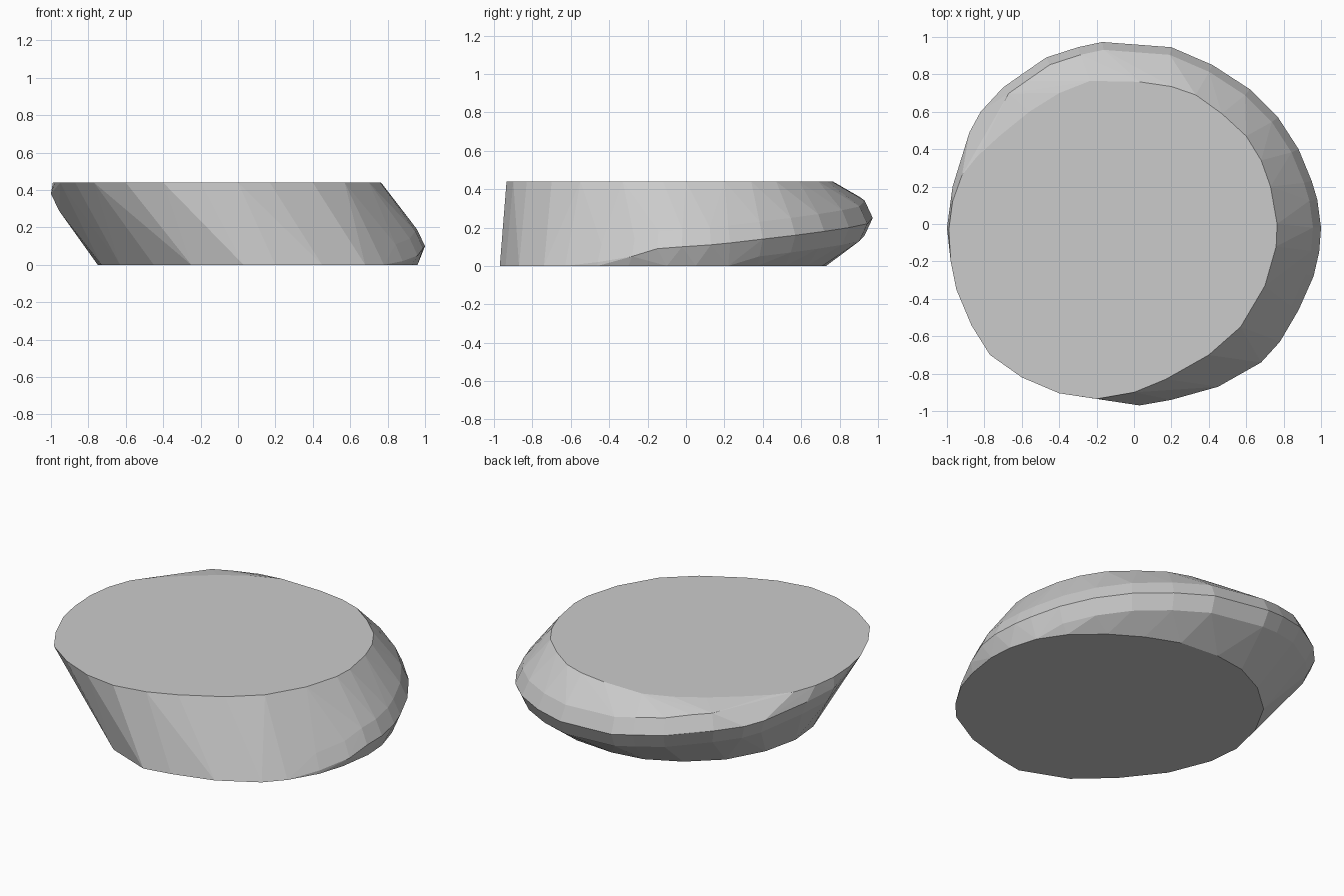
import bpy, bmesh

H = 0.44

# Flat top outline
top = [(-.99, -.03), (-.98, -.2), (-.95, -.35), (-.87, -.54), (-.77, -.7), (-.6, -.82),
       (-.4, -.905), (-.2, -.935), (0, -.9), (.17, -.83), (.4, -.7), (.57, -.55),
       (.7, -.33), (.76, -.12), (.765, 0), (.73, .2), (.68, .34), (.6, .47), (.47, .59),
       (.33, .69), (.2, .735), (.03, .76), (-.235, .765), (-.4, .7), (-.56, .6),
       (-.72, .47), (-.84, .36), (-.92, .26), (-.97, .12)]

# Flat underside outline, shifted to the other side
bottom = [(.03, -.97), (.2, -.94), (.45, -.87), (.68, -.74), (.78, -.63), (.88, -.46),
          (.93, -.3), (.96, -.1), (.95, .05), (.9, .22), (.8, .37), (.63, .52), (.45, .63),
          (.25, .71), (0, .73), (-.2, .7), (-.4, .6), (-.58, .44), (-.7, .22), (-.75, 0),
          (-.73, -.2), (-.63, -.45), (-.45, -.68), (-.25, -.86)]

# Widest line of the rounded rim, climbing from right to left around the back
rim = [(.88, -.46, .02), (.96, -.28, .05), (.99, -.15, .09), (1, -.02, .1), (.98, .13, .11),
       (.95, .23, .12), (.88, .4, .14), (.77, .57, .16), (.62, .72, .18), (.42, .85, .2),
       (.2, .945, .22), (-.17, .973, .25), (-.3, .945, .27), (-.47, .89, .29),
       (-.6, .8, .31), (-.7, .73, .32), (-.82, .6, .33), (-.88, .49, .34),
       (-.97, .2, .37), (-1, -.02, .38)]

points = [(x, y, H) for x, y in top] + [(x, y, 0) for x, y in bottom] + rim

# Softening rows just above and below the rim
for row in (-1, 1):
    for x, y, z in rim:
        level = z + row * .09
        if .02 < level < H - .02:
            points.append((x * .957, y * .957, level))

# Stretch a convex skin over all outlines
bm = bmesh.new()
for p in points:
    bm.verts.new(p)
hull = bmesh.ops.convex_hull(bm, input=bm.verts)
spare = [v for v in bm.verts if not v.link_faces]
bmesh.ops.delete(bm, geom=spare, context='VERTS')
bmesh.ops.dissolve_limit(bm, angle_limit=.01, verts=bm.verts, edges=bm.edges)
bmesh.ops.recalc_face_normals(bm, faces=bm.faces)

mesh = bpy.data.meshes.new("pebble_slab")
bm.to_mesh(mesh)
bm.free()
slab = bpy.data.objects.new("pebble_slab", mesh)
bpy.context.collection.objects.link(slab)
